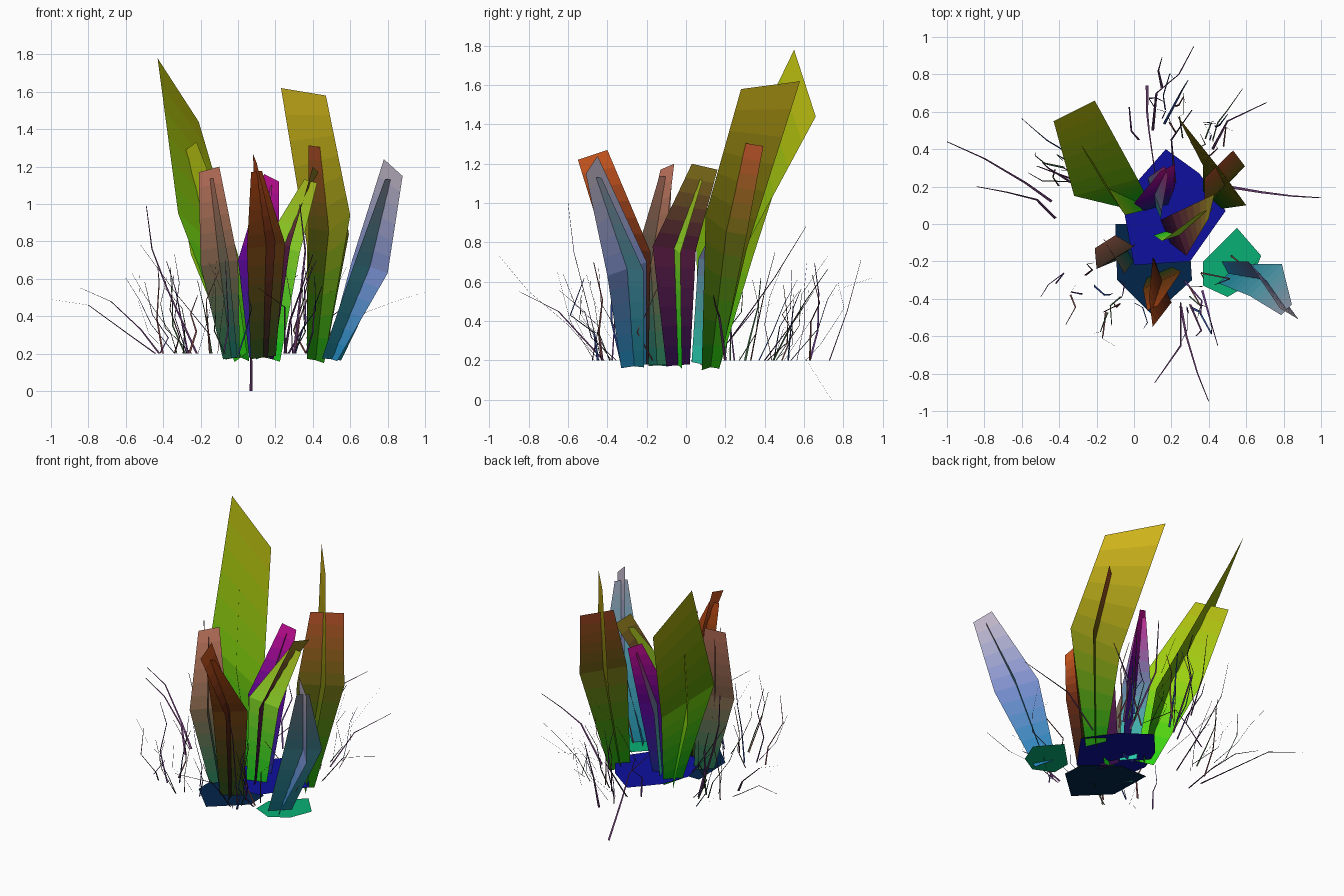
import bpy, math, random
from mathutils import Vector as V

if "Cube" in bpy.data.objects:
    bpy.data.objects.remove(bpy.data.objects["Cube"])

random.seed(4)
BANDS = 6


def paint(ob, name, rgb):
    """Add a plain material from 0-255 screen values."""
    mat = bpy.data.materials.new(name)
    mat.diffuse_color = (*[min(1, 1.4 * (c / 255) ** 2.2) for c in rgb], 1)
    mat.use_nodes = True
    mat.node_tree.nodes["Principled BSDF"].inputs["Base Color"].default_value = mat.diffuse_color
    ob.data.materials.append(mat)


def make(name, verts, faces):
    me = bpy.data.meshes.new(name)
    me.from_pydata([tuple(v) for v in verts], [], faces)
    me.update()
    ob = bpy.data.objects.new(name, me)
    bpy.context.collection.objects.link(ob)
    return ob


def sheet(name, rows):
    """Flat blade from rows of left/right points."""
    verts = [p for r in rows for p in r]
    faces = [(2 * i, 2 * i + 1, 2 * i + 3, 2 * i + 2) for i in range(len(rows) - 1)]
    return make(name, verts, faces)


def blade(name, rows, colors):
    """Three-row blade in bands fading from foot to middle to tip colour."""
    fine, cols = [rows[0]], []
    for s in range(2):
        for k in range(BANDS):
            t = (k + 1) / BANDS
            fine.append([rows[s][j].lerp(rows[s + 1][j], t) for j in (0, 1)])
            cols.append(V(colors[s]).lerp(V(colors[s + 1]), (k + .5) / BANDS))
    ob = sheet(name, fine)
    for i, c in enumerate(cols):
        paint(ob, name + "_band", c)
        ob.data.polygons[i].material_index = i


def crossed_leaf(name, base, mid, tip, frac, colors, cross_colors, shift=(0, 0, 0), narrow=.55):
    """Main blade plus a shorter blade crossing it at a right angle."""
    rows = [[V(p) for p in r] for r in (base, mid, tip)]
    blade(name, rows, colors)
    c = [(r[0] + r[1]) / 2 for r in rows]
    w = [(r[0] - r[1]).length / 2 for r in rows]
    axis = (c[2] - c[0]).normalized()
    perp = axis.cross(rows[1][0] - rows[1][1]).normalized()
    centres = (c[0], c[1], c[1].lerp(c[2], frac) + V(shift))
    widths = (w[0], w[1] * .85, w[2] * narrow)
    blade(name + "_cross", [[p - perp * h, p + perp * h] for p, h in zip(centres, widths)],
          cross_colors)


# broad leaves
crossed_leaf("tall_left_leaf",
             [(-.03, .08, .2), (.06, .16, .16)],
             [(-.32, .15, .95), (.02, .24, .66)],
             [(-.43, .55, 1.78), (-.21, .66, 1.44)], .6,
             [(15, 140, 20), (85, 145, 15), (150, 148, 18)],
             [(30, 180, 20), (130, 180, 20), (150, 155, 20)], (-.03, -.02, 0))
crossed_leaf("tall_right_leaf",
             [(.46, .08, .15), (.37, .17, .18)],
             [(.60, .10, .94), (.37, .31, .77)],
             [(.47, .28, 1.58), (.23, .58, 1.62)], .6,
             [(20, 105, 15), (110, 110, 20), (180, 155, 28)],
             [(20, 110, 10), (85, 80, 20), (155, 68, 38)], (.05, -.02, 0))
crossed_leaf("left_leaf",
             [(-.08, -.19, .17), (.01, -.10, .18)],
             [(-.20, -.24, .67), (0, -.12, .70)],
             [(-.21, -.13, 1.17), (-.10, -.06, 1.20)], .9,
             [(30, 100, 70), (110, 85, 65), (180, 108, 88)],
             [(20, 90, 80), (90, 85, 70), (140, 90, 75)])
crossed_leaf("front_leaf",
             [(.16, -.33, .18), (.11, -.19, .18)],
             [(.20, -.42, .80), (.10, -.18, .75)],
             [(.10, -.55, 1.22), (.08, -.40, 1.27)], .85,
             [(30, 25, 25), (80, 35, 20), (180, 78, 32)],
             [(30, 55, 20), (85, 48, 18), (140, 55, 20)], narrow=.4)
crossed_leaf("right_leaf",
             [(.47, -.20, .18), (.53, -.33, .16)],
             [(.61, -.20, .70), (.80, -.40, .63)],
             [(.78, -.45, 1.24), (.88, -.51, 1.15)], .88,
             [(28, 115, 160), (105, 120, 175), (170, 160, 172)],
             [(25, 110, 130), (65, 130, 145), (120, 125, 140)])
crossed_leaf("middle_leaf",
             [(.19, -.10, .17), (.14, .02, .18)],
             [(.28, -.17, .78), (.20, .05, .76)],
             [(.40, .03, 1.20), (.43, .16, 1.17)], .85,
             [(40, 15, 60), (80, 30, 60), (125, 112, 28)],
             [(20, 185, 30), (125, 195, 40), (150, 165, 30)])
crossed_leaf("back_leaf",
             [(.06, .07, .18), (.18, .10, .18)],
             [(0, .11, .70), (.22, .20, .70)],
             [(.14, .28, 1.16), (.22, .32, 1.12)], .9,
             [(25, 40, 120), (80, 10, 130), (185, 20, 135)],
             [(35, 185, 155), (90, 110, 140), (170, 40, 130)])

# flat leaves spread around the foot
flats = [
    ("foot_leaf_back", .205, (18, 20, 135),
     [(-.05, .05), (.02, .23), (.17, .40), (.35, .27), (.49, .07), (.30, -.2), (0, -.22)]),
    ("foot_leaf_front", .18, (8, 35, 65),
     [(-.10, 0), (-.09, -.30), (.10, -.49), (.31, -.3), (.3, -.15), (.1, 0)]),
    ("foot_leaf_right", .18, (15, 150, 100),
     [(.37, -.20), (.55, -.02), (.68, -.17), (.62, -.32), (.50, -.39), (.37, -.33)]),
]
for name, z, color, pts in flats:
    foot = make(name, [(x, y, z) for x, y in pts], [tuple(range(len(pts)))])
    paint(foot, name, color)


def twig(pts, width, color):
    """Thin ribbon tapering to its tip."""
    pts = [V(p) for p in pts]
    d = pts[-1] - pts[0]
    a = math.atan2(d.y, d.x) + random.uniform(.9, 2.2)
    side = V((math.cos(a), math.sin(a), 0)) * width / 2
    n = len(pts) - 1
    ob = sheet("twig", [(p - side * (1 - .7 * i / n), p + side * (1 - .7 * i / n))
                        for i, p in enumerate(pts)])
    paint(ob, "twig", color)


# the longest twigs
for path in (
    [(-.44, .12, .2), (-.58, .22, .3), (-.80, .35, .46), (-1, .44, .49)],
    [(-.42, .03, .2), (-.52, .13, .33), (-.68, .17, .48), (-.84, .2, .55)],
    [(.50, .2, .2), (.68, .17, .42), (.84, .15, .48), (1, .14, .53)],
    [(.25, -.44, .2), (.28, -.6, .38), (.34, -.80, .55), (.40, -.95, .73)],
    [(.25, -.42, .2), (.25, -.65, .45), (.11, -.85, .55)],
    [(.07, .74, 0), (.07, .6, .22), (.08, .5, .37), (.12, .22, .38)],
    [(.1, .5, .2), (.12, .7, .5), (.24, .8, .57), (.32, .95, .62)],
    [(.15, .73, .2), (.13, .82, .45), (.15, .89, .71)],
    [(.42, .4, .2), (.5, .55, .4), (.71, .65, .55)],
    [(-.22, .15, .2), (-.38, .25, .55), (-.46, .3, .76), (-.49, .33, .99)],
    [(-.15, .15, .3), (-.33, .24, .52), (-.52, .31, .78)],
    [(.22, .22, .3), (.2, .45, .62), (.31, .61, .88)],
    [(.3, -.43, .2), (.36, -.57, .75), (.33, -.6, 1)],
):
    twig(path, .015, (85, 50, 90))

# clusters of fine twigs: x, y, count
for cx, cy, count in ((-.3, .22, 8), (.17, .55, 8), (.43, .42, 7), (.33, -.4, 6),
                      (-.08, -.42, 6), (-.32, -.3, 5), (.5, -.2, 2)):
    for i in range(count):
        p = V((cx + random.gauss(0, .06), cy + random.gauss(0, .06), .2))
        out = V((cx - .1, cy, 0)).normalized()
        path = [p.copy()]
        for k in range(3):
            p = p + out * random.uniform(0, .08) + V((random.gauss(0, .035),
                random.gauss(0, .035), random.uniform(.08, .2)))
            path.append(p.copy())
        twig(path, random.uniform(.008, .015),
             random.choice([(40, 60, 120), (85, 50, 110), (50, 75, 50), (95, 55, 55)]))
